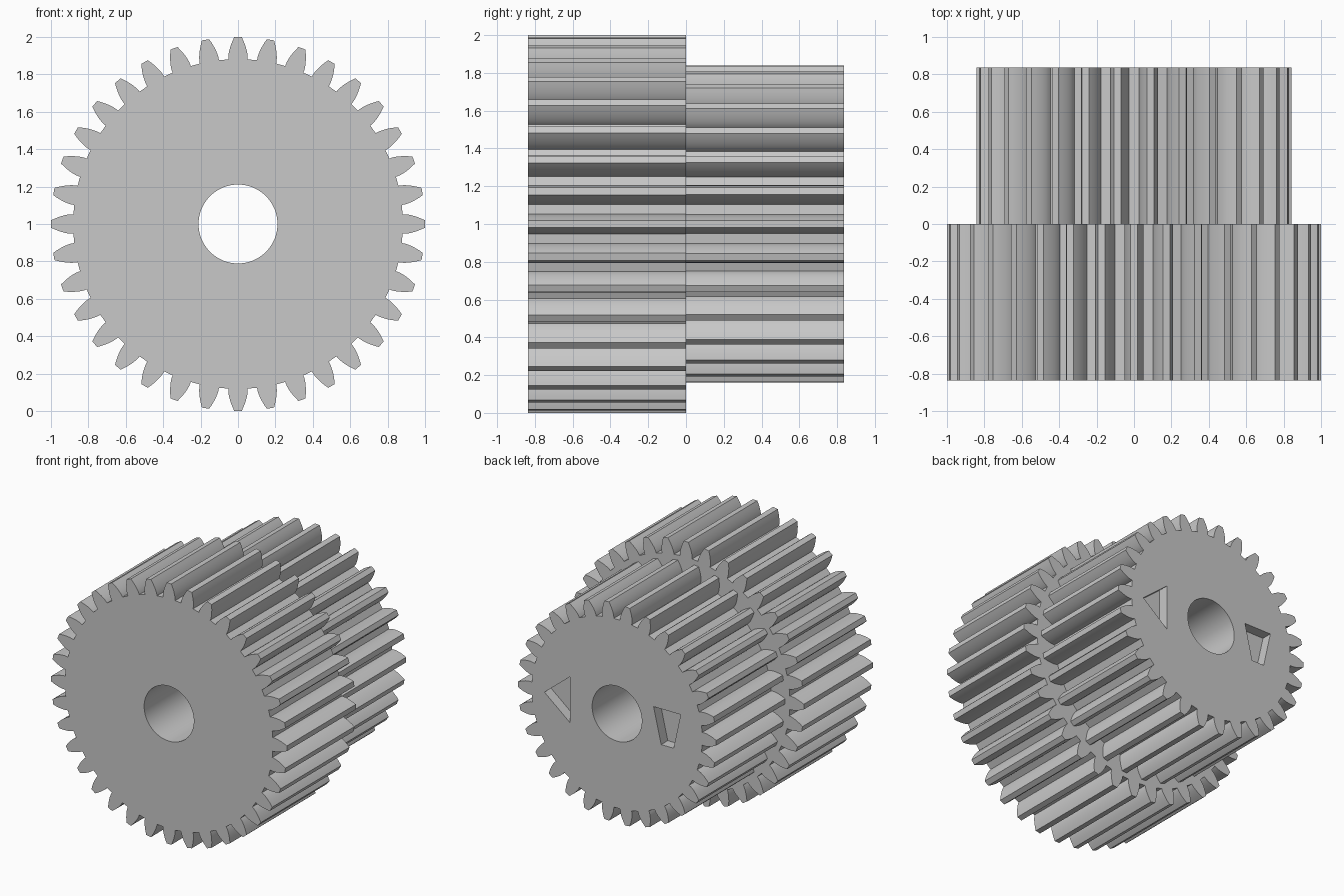
import bpy, bmesh
from math import sin, cos, tan, acos, pi, radians

cube = bpy.data.objects.get("Cube")
if cube:
    bpy.data.objects.remove(cube, do_unlink=True)

MODULE = 2 / 38          # tooth size shared by both gears
PRESSURE = radians(20)
HALF_LEN = 0.836
BORE = 0.211
CENTRE_Z = 1.0

grey = bpy.data.materials.new("plain_grey")
grey.use_nodes = True
colour = (0.58, 0.58, 0.58, 1)
grey.diffuse_color = colour
grey.node_tree.nodes["Principled BSDF"].inputs["Base Color"].default_value = colour


def prism(name, outline, y0, y1):
    """Extrude a closed (x, z) outline from y0 to y1."""
    bm = bmesh.new()
    face = bm.faces.new([bm.verts.new((x, y0, z + CENTRE_Z)) for x, z in outline])
    out = bmesh.ops.extrude_face_region(bm, geom=[face])["geom"]
    moved = [v for v in out if isinstance(v, bmesh.types.BMVert)]
    bmesh.ops.translate(bm, verts=moved, vec=(0, y1 - y0, 0))
    bmesh.ops.recalc_face_normals(bm, faces=bm.faces)
    mesh = bpy.data.meshes.new(name)
    bm.to_mesh(mesh)
    bm.free()
    mesh.materials.append(grey)
    obj = bpy.data.objects.new(name, mesh)
    bpy.context.collection.objects.link(obj)
    return obj


def circle(radius, count):
    return [(radius * cos(2 * pi * i / count), radius * sin(2 * pi * i / count))
            for i in range(count)]


def involute(angle):
    return tan(angle) - angle


def gear_outline(teeth, steps=7):
    """Spur gear with involute flanks and a tooth centred on +x."""
    pitch = MODULE * teeth / 2
    base, root, tip = pitch * cos(PRESSURE), pitch - 1.25 * MODULE, pitch + MODULE
    # One flank as (radius, half angle), root to tip
    flank = []
    for i in range(steps):
        r = base + (tip - base) * i / (steps - 1)
        half = pi / (2 * teeth) + involute(PRESSURE) - involute(acos(min(1, base / r)))
        flank.append((r, half))
    flank.insert(0, (root, flank[0][1]))
    tooth = [(r, -a) for r, a in flank] + [(r, a) for r, a in reversed(flank)]
    points = []
    for t in range(teeth):
        turn = 2 * pi * t / teeth
        points += [(r * cos(turn + a), r * sin(turn + a)) for r, a in tooth]
    return points


def cut(obj, cutter):
    cutter.hide_render = True
    mod = obj.modifiers.new("cut", "BOOLEAN")
    mod.operation, mod.solver, mod.object = "DIFFERENCE", "EXACT", cutter
    bpy.ops.object.select_all(action="DESELECT")
    bpy.context.view_layer.objects.active = obj
    obj.select_set(True)
    bpy.ops.object.modifier_apply(modifier=mod.name)
    bpy.data.objects.remove(cutter, do_unlink=True)


# Large gear in front, small gear behind
large_gear = prism("large_gear", gear_outline(36), -HALF_LEN, 0)
small_gear = prism("small_gear", gear_outline(30), 0, HALF_LEN)

# Shaft bore through both gears
for gear in (large_gear, small_gear):
    cut(gear, prism("bore_cutter", circle(BORE, 64), -1.2, 1.2))

# Shallow triangular and tapered pockets in the back face
pockets = {
    "triangle_cutter": [(0.615, 0), (0.4, 0.175), (0.4, -0.175)],
    "taper_cutter": [(-0.31, 0.137), (-0.54, 0.137), (-0.48, -0.137), (-0.375, -0.137)],
}
for name, outline in pockets.items():
    cut(small_gear, prism(name, outline, HALF_LEN - 0.08, 1.0))

# Smooth flanks and bore, sharp corners
for gear in (large_gear, small_gear):
    bpy.ops.object.select_all(action="DESELECT")
    bpy.context.view_layer.objects.active = gear
    gear.select_set(True)
    bpy.ops.object.shade_smooth_by_angle(angle=radians(30))
